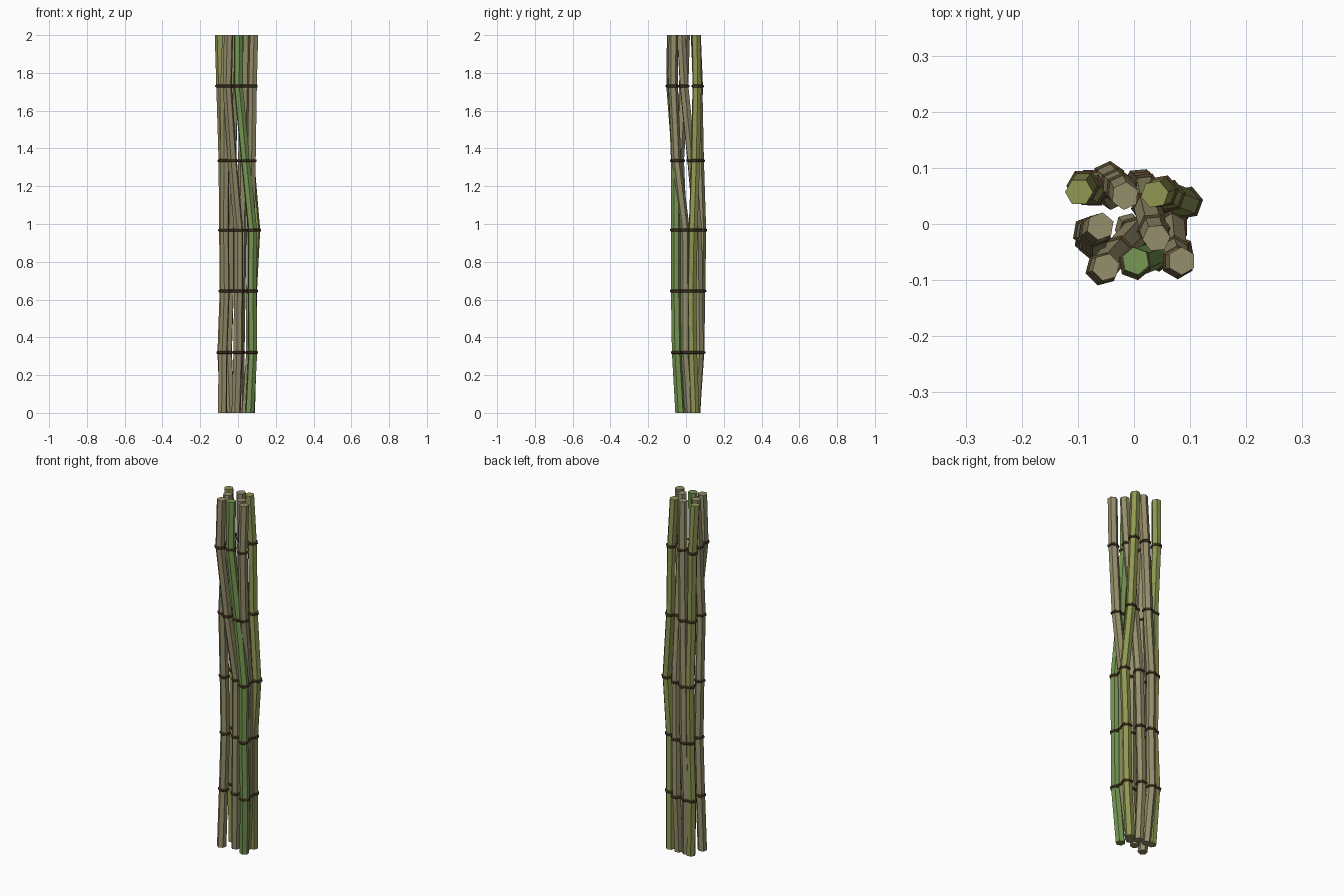
import bpy, bmesh, math
from mathutils import Vector

if "Cube" in bpy.data.objects:
    bpy.data.objects.remove(bpy.data.objects["Cube"])

LEVELS = [0.0, 0.32, 0.645, 0.967, 1.335, 1.73, 2.0]
SIDES = 6
RADIUS = 0.025


def material(name, rgb):
    m = bpy.data.materials.new(name)
    m.diffuse_color = (*rgb, 1)
    m.use_nodes = True
    m.node_tree.nodes["Principled BSDF"].inputs["Base Color"].default_value = m.diffuse_color
    return m


TAN = material("dry_cane", (0.30, 0.27, 0.145))
OLIVE = material("olive_cane", (0.28, 0.31, 0.085))
GREEN = material("green_cane", (0.18, 0.31, 0.085))
BROWN = material("node_brown", (0.075, 0.05, 0.022))


def hexagon(bm, centre, radius, turn):
    return [bm.verts.new(centre + Vector((radius * math.cos(a), radius * math.sin(a), 0)))
            for a in (turn + math.tau * i / SIDES for i in range(SIDES))]


def lofted(name, rings, turn, mat):
    """Capped hexagonal skin through (centre, radius) sections."""
    bm = bmesh.new()
    add_loft(bm, rings, turn)
    return finish(bm, name, mat)


def add_loft(bm, rings, turn):
    loops = [hexagon(bm, c, r, turn) for c, r in rings]
    for lo, hi in zip(loops, loops[1:]):
        for i in range(SIDES):
            j = (i + 1) % SIDES
            bm.faces.new((lo[i], lo[j], hi[j], hi[i]))
    bm.faces.new(loops[0][::-1])
    bm.faces.new(loops[-1])


def finish(bm, name, mat):
    mesh = bpy.data.meshes.new(name)
    bm.to_mesh(mesh)
    bm.free()
    mesh.materials.append(mat)
    obj = bpy.data.objects.new(name, mesh)
    bpy.context.collection.objects.link(obj)
    return obj


# Each cane: colour, twist in degrees, x/y at every level from bottom to top
CANES = [
    (OLIVE, 0, [(-.07, .055), (-.084, .068), (-.072, .065), (-.075, .07), (-.078, .06), (-.09, .068), (-.098, .057)]),
    (TAN, 25, [(-.04, .05), (-.055, .072), (-.045, .077), (-.045, .082), (-.032, .07), (-.022, .062), (-.016, .05)]),
    (OLIVE, 10, [(.065, .047), (.074, .035), (.076, .032), (.093, .038), (.062, .05), (.05, .058), (.037, .053)]),
    (TAN, 20, [(-.082, -.03), (-.08, -.015), (-.068, -.018), (-.072, -.02), (-.07, -.035), (-.07, -.012), (-.06, -.004)]),
    (TAN, 5, [(.01, .05), (.01, .07), (.015, .066), (.02, .062), (.025, .03), (.035, -.01), (.04, -.025)]),
    (TAN, 15, [(-.01, -.005), (0, -.018), (.003, -.018), (.003, -.015), (-.03, -.05), (-.057, -.08), (-.05, -.077)]),
    (GREEN, 40, [(.062, -.032), (.078, -.05), (.075, -.055), (.077, -.055), (.04, -.055), (.002, -.07), (.003, -.066)]),
    (TAN, 30, [(.042, .02), (.065, -.003), (.065, -.003), (.068, -.005), (.072, -.05), (.078, -.068), (.085, -.066)]),
]

for n, (mat, turn, path) in enumerate(CANES, 1):
    turn = math.radians(turn)
    points = [Vector((x, y, z)) for (x, y), z in zip(path, LEVELS)]
    # Hexagonal cane, bending at each node
    lofted(f"cane_{n}", [(p, RADIUS) for p in points], turn, mat)
    # Bulging collars at the nodes
    bm = bmesh.new()
    for p in points[1:-1]:
        add_loft(bm, [(p + Vector((0, 0, h)), r) for h, r in
                      ((-.008, RADIUS), (-.004, .0305), (.004, .0305), (.008, RADIUS))], turn)
    finish(bm, f"cane_{n}_nodes", BROWN)
